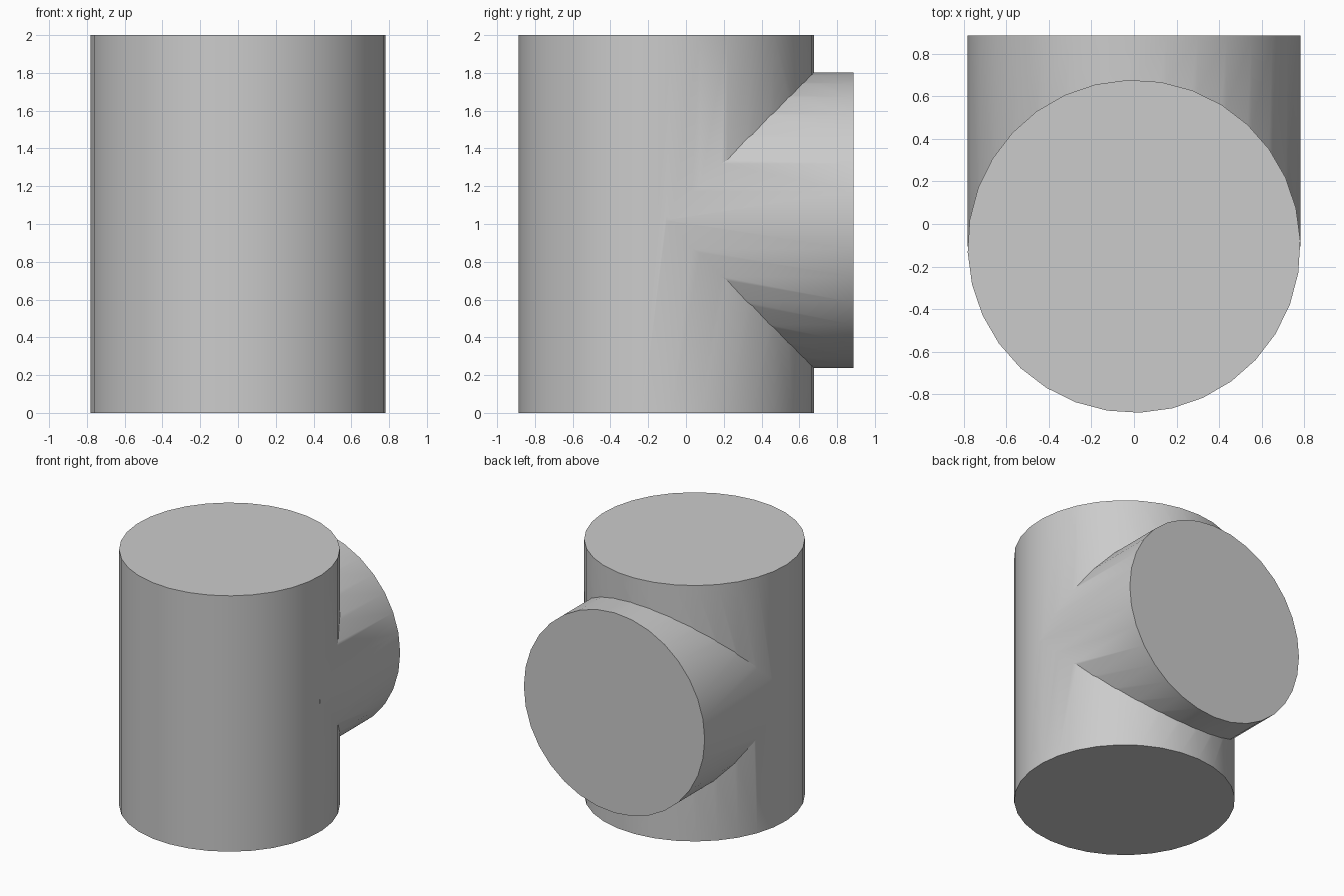
import bpy
import math

RADIUS = 0.782
SIDES = 32
AXIS_Y = -0.105      # y of the upright axis
BRANCH_Z = 1.02      # height of the branch axis
BACK_Y = 0.886       # y of the branch end

cube = bpy.data.objects.get("Cube")
if cube:
    bpy.data.objects.remove(cube, do_unlink=True)

grey = bpy.data.materials.new("plain grey")
grey.use_nodes = True
colour = (0.6, 0.6, 0.6, 1)
grey.diffuse_color = colour
grey.node_tree.nodes["Principled BSDF"].inputs["Base Color"].default_value = colour


def cylinder(name, length, location, rotation):
    bpy.ops.mesh.primitive_cylinder_add(
        vertices=SIDES, radius=RADIUS, depth=length,
        location=location, rotation=rotation)
    obj = bpy.context.object
    obj.name = name
    obj.data.materials.append(grey)
    return obj


# Branch running from the upright axis out to the back
branch_length = BACK_Y - AXIS_Y
branch = cylinder("branch_cutter", branch_length,
                  (0, AXIS_Y + branch_length / 2, BRANCH_Z),
                  (math.radians(90), 0, 0))
branch.hide_render = True

# Upright body, joined with the branch into one solid
body = cylinder("tee_body", 2, (0, AXIS_Y, 1), (0, 0, math.radians(2)))
union = body.modifiers.new("join_branch", "BOOLEAN")
union.operation = "UNION"
union.solver = "EXACT"
union.object = branch
bpy.context.view_layer.objects.active = body
bpy.ops.object.modifier_apply(modifier=union.name)
bpy.data.objects.remove(branch, do_unlink=True)

# Smooth round walls, sharp rims and seams
bpy.ops.object.select_all(action="DESELECT")
body.select_set(True)
bpy.ops.object.shade_smooth_by_angle(angle=math.radians(30))
